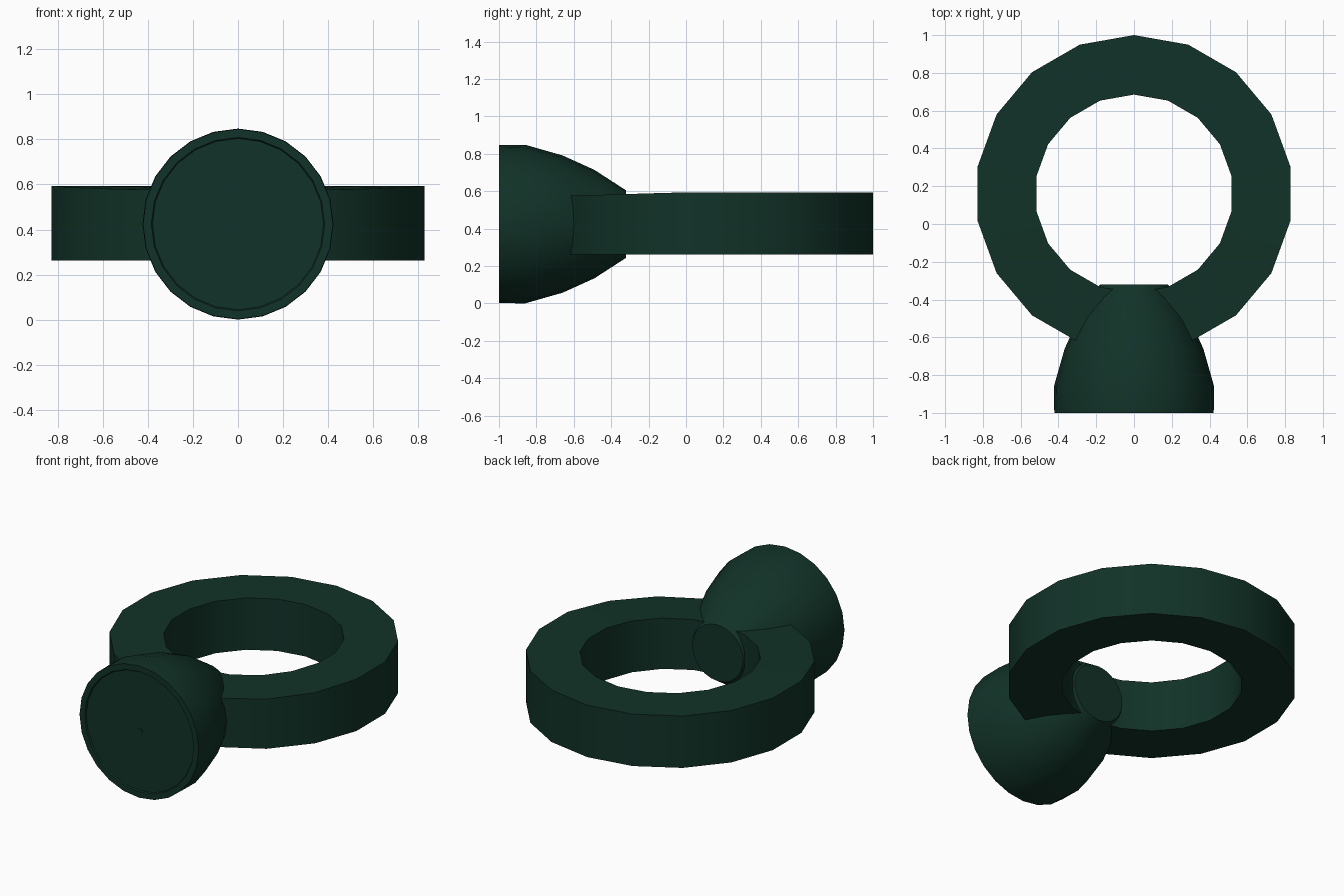
import bpy, math
from mathutils import Vector

if "Cube" in bpy.data.objects:
    bpy.data.objects.remove(bpy.data.objects["Cube"])

green = bpy.data.materials.new("dark_green")
green.diffuse_color = (0.0056, 0.032, 0.021, 1)
green.use_nodes = True
green.node_tree.nodes["Principled BSDF"].inputs["Base Color"].default_value = green.diffuse_color
AXIS_Z = 0.424


def build(name, verts, faces):
    mesh = bpy.data.meshes.new(name)
    mesh.from_pydata(verts, [], faces)
    mesh.materials.append(green)
    obj = bpy.data.objects.new(name, mesh)
    bpy.context.collection.objects.link(obj)
    bpy.ops.object.select_all(action='DESELECT')
    obj.select_set(True)
    bpy.context.view_layer.objects.active = obj
    bpy.ops.object.mode_set(mode='EDIT')
    bpy.ops.mesh.select_all(action='SELECT')
    bpy.ops.mesh.normals_make_consistent(inside=False)
    bpy.ops.object.mode_set(mode='OBJECT')
    bpy.ops.object.shade_smooth_by_angle(angle=math.radians(35))
    return obj


def bridge(n, rows, closed):
    """Quads between consecutive loops of n points."""
    faces = []
    for r in range(rows if closed else rows - 1):
        a, b = r * n, ((r + 1) % rows) * n
        for i in range(n):
            j = (i + 1) % n
            faces.append((a + i, a + j, b + j, b + i))
    return faces


# Flat 18-sided ring, its top dipping slightly toward the bell
N = 18
verts = []
for radius, z in ((0.84, 0.262), (0.84, 0.594), (0.525, 0.594), (0.525, 0.262)):
    for i in range(N):
        a = math.radians(90) + math.tau * i / N
        y = 0.16 + radius * math.sin(a)
        dip = 0.03 * min(y, 0) if z > 0.4 else 0
        verts.append((radius * math.cos(a), y, z + dip))
build("ring", verts, bridge(N, 4, True))

# Bell turned round the y axis, with a shallow rim and a centre dot in front
M = 24
profile = [(-0.996, 0.02), (-0.992, 0.02), (-0.992, 0.38), (-1.0, 0.385),
           (-1.0, 0.422), (-0.86, 0.424), (-0.66, 0.367), (-0.49, 0.29),
           (-0.32, 0.18)]
verts = []
for y, r in profile:
    for i in range(M):
        a = math.tau * i / M
        verts.append((r * math.sin(a), y, AXIS_Z + r * math.cos(a)))
faces = bridge(M, len(profile), False)
last = (len(profile) - 1) * M
faces += [tuple(range(M)), tuple(range(last, last + M))]
build("bell", verts, faces)
